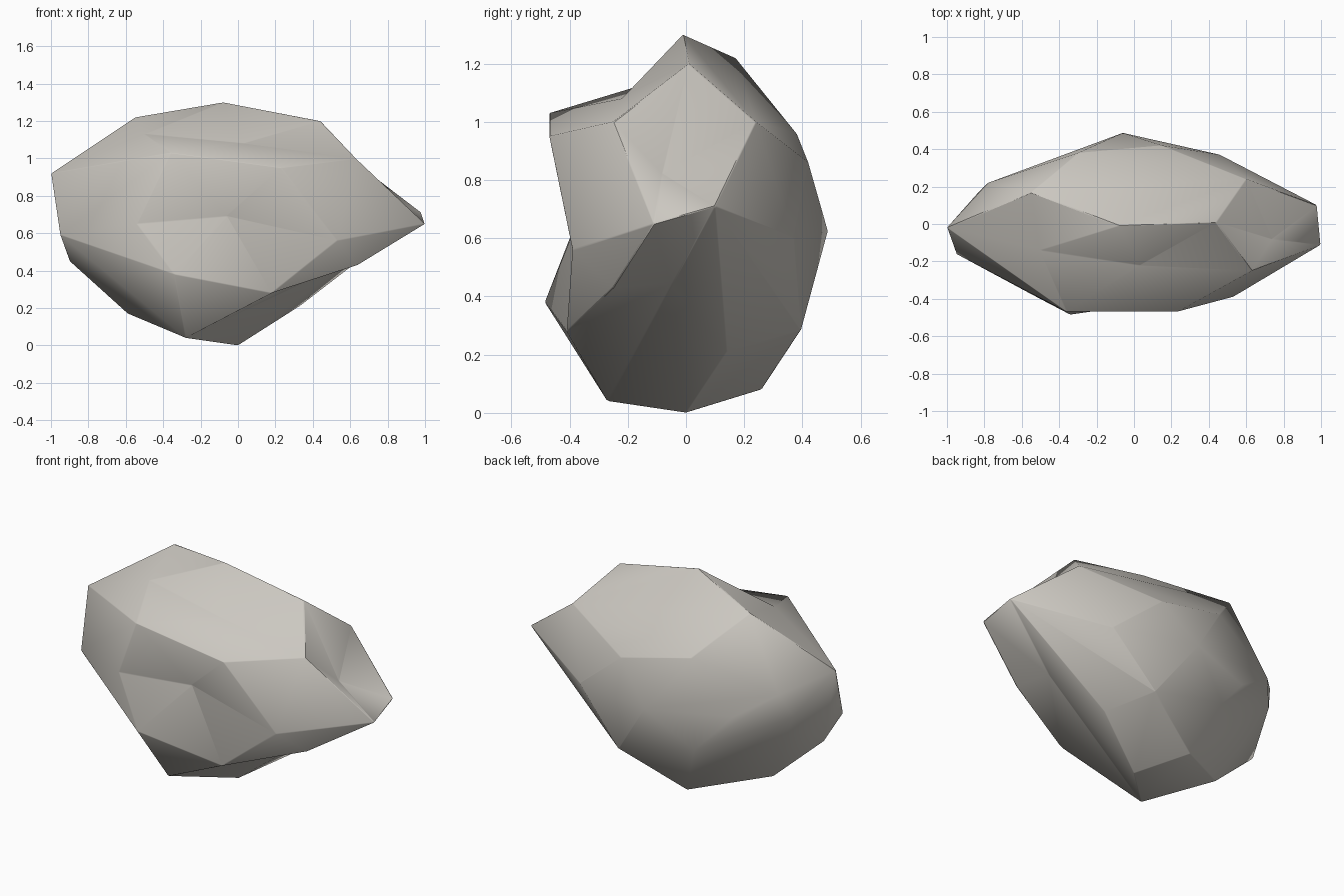
import bpy, bmesh
from mathutils import Vector

if "Cube" in bpy.data.objects:
    bpy.data.objects.remove(bpy.data.objects["Cube"])

# Rock corners, grouped by side
top = [(-.08, -.01, 1.30), (-.55, .17, 1.22), (.44, .01, 1.20), (.60, .24, 1.0),
       (.63, -.25, 1.0), (-.50, -.14, 1.13)]
front = [(-.36, -.47, 1.03), (.23, -.47, .95), (.53, -.39, .56), (.18, -.41, .28),
         (-.34, -.485, .38), (-.54, -.38, .65)]
left = [(-1, -.02, .92), (-.95, -.16, .59), (-.90, -.05, .45), (-.84, .16, .66),
        (-.78, .22, .80)]
right = [(1, -.11, .65), (.98, .10, .71), (.64, -.25, .43)]
back = [(-.30, .38, .96), (.15, .42, .86), (-.06, .487, .625), (.46, .37, .60),
        (.18, .395, .285), (-.32, .38, .40), (-.53, .30, .63)]
base = [(0, 0, 0), (-.28, -.27, .04), (-.59, 0, .17), (-.19, .26, .08), (.33, .14, .21)]
# Hollows pressed into the surface
dents = [(.03, -.22, 1.08), (-.06, -.36, .69), (.57, -.05, .44), (.74, -.08, .82)]

points = [Vector(p) for p in top + front + left + right + back + base + dents]
first_dent = len(points) - len(dents)
centre = Vector((0, 0, .65))

# Wrap a skin round the corners spread on a sphere, then move them to place
bm = bmesh.new()
key = bm.verts.layers.int.new("corner")
for i, p in enumerate(points):
    d = p - centre
    v = bm.verts.new(Vector((d.x * .5, d.y, d.z * .75)).normalized())
    v[key] = i
bmesh.ops.convex_hull(bm, input=bm.verts[:])
for v in bm.verts:
    v.co = points[v[key]]
bmesh.ops.recalc_face_normals(bm, faces=bm.faces[:])

# Turn creases outward wherever no hollow is involved
for step in range(80):
    bm.normal_update()
    worst, pick = -.02, None
    for e in bm.edges:
        if len(e.link_faces) != 2 or any(v[key] >= first_dent for v in e.verts):
            continue
        f, g = e.link_faces
        a = next(v for v in f.verts if v not in e.verts)
        b = next(v for v in g.verts if v not in e.verts)
        if any(b in k.verts for k in a.link_edges):
            continue
        u, w = e.verts
        n1, n2 = (u.co - a.co).cross(b.co - a.co), (b.co - a.co).cross(w.co - a.co)
        if n1.length < .01 or n2.length < .01 or n1.dot(n2) < 0:
            continue
        angle = e.calc_face_angle_signed(0)
        if angle < worst:
            worst, pick = angle, e
    if pick is None:
        break
    bmesh.ops.rotate_edges(bm, edges=[pick], use_ccw=False)

# Undercut below the right front ridge: run the hollow up to the ridge
def corner(p):
    return min(bm.verts, key=lambda v: (v.co - Vector(p)).length)

foot = corner(base[0])
for p in (right[2], front[3]):
    other = corner(p)
    edge = next((e for e in foot.link_edges if other in e.verts), None)
    if edge:
        bmesh.ops.rotate_edges(bm, edges=[edge], use_ccw=False)
bmesh.ops.recalc_face_normals(bm, faces=bm.faces[:])

mesh = bpy.data.meshes.new("rock")
bm.to_mesh(mesh)
bm.free()
rock = bpy.data.objects.new("rock", mesh)
bpy.context.collection.objects.link(rock)

# Warm grey stone
stone = bpy.data.materials.new("stone")
stone.diffuse_color = (.60, .575, .53, 1)
stone.use_nodes = True
stone.node_tree.nodes["Principled BSDF"].inputs["Base Color"].default_value = stone.diffuse_color
mesh.materials.append(stone)

# Slightly softened corners with smooth shading
bevel = rock.modifiers.new("soft_edges", 'BEVEL')
bevel.width = .004
bevel.segments = 1
bevel.limit_method = 'ANGLE'
bevel.angle_limit = .5
bpy.context.view_layer.objects.active = rock
rock.select_set(True)
bpy.ops.object.shade_smooth_by_angle(angle=1.05)
